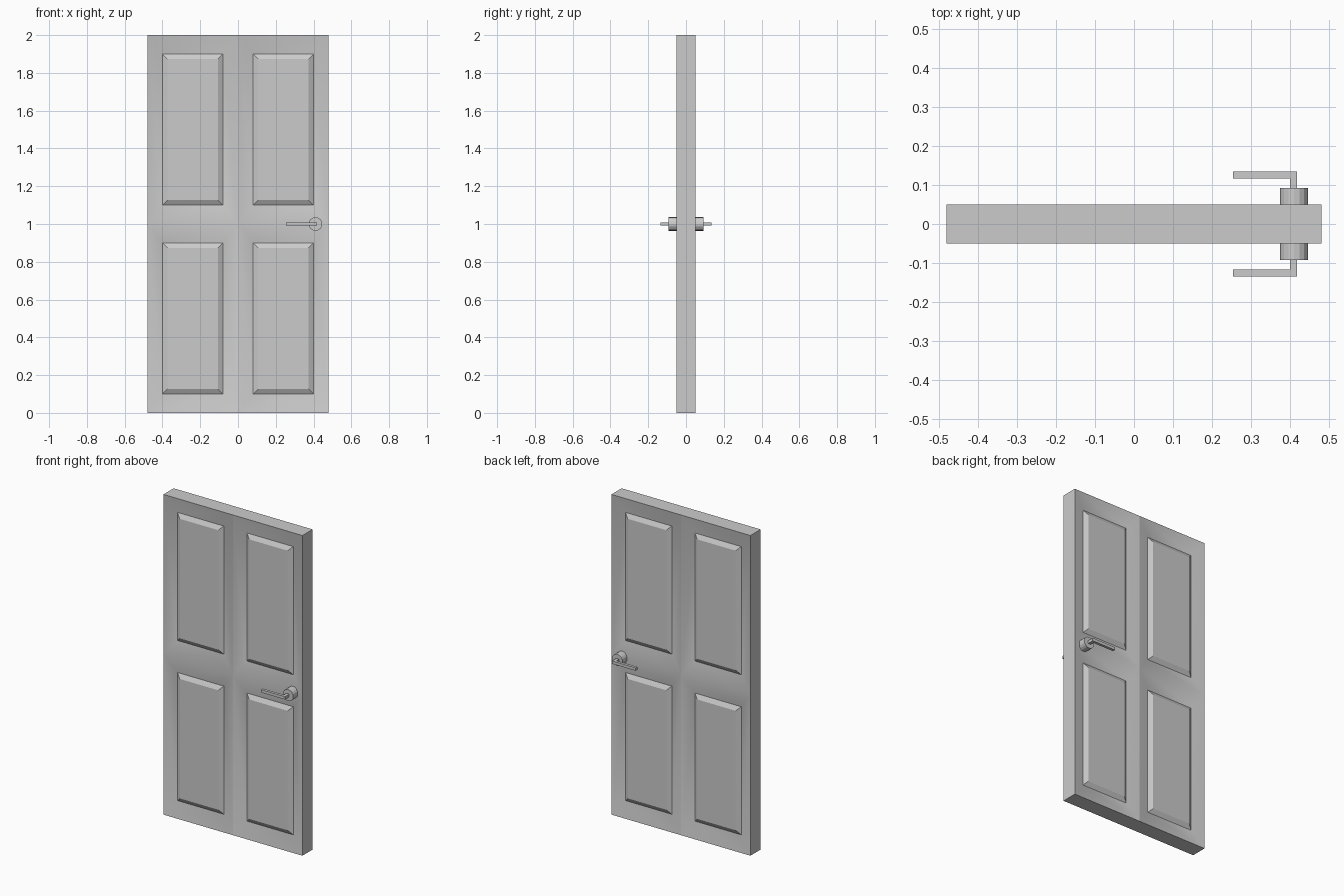
import bpy, bmesh, math
from mathutils import Matrix, Vector

if "Cube" in bpy.data.objects:
    bpy.data.objects.remove(bpy.data.objects["Cube"])


def finish(bm, name, smooth=True):
    bmesh.ops.remove_doubles(bm, verts=bm.verts, dist=1e-5)
    bmesh.ops.recalc_face_normals(bm, faces=bm.faces)
    mesh = bpy.data.meshes.new(name)
    bm.to_mesh(mesh)
    bm.free()
    ob = bpy.data.objects.new(name, mesh)
    bpy.context.collection.objects.link(ob)
    if smooth:
        bpy.ops.object.select_all(action='DESELECT')
        ob.select_set(True)
        bpy.context.view_layer.objects.active = ob
        bpy.ops.object.shade_smooth_by_angle(angle=math.radians(30))
    return ob


W, T, H = 0.48, 0.05, 2.0

# Door slab: four cells per side, each with sloped frame, bevel and raised panel
bm = bmesh.new()
rings = [(0, 0, T), (0.08, 0.10, 0.026), (0.107, 0.127, 0.042)]  # inset x, inset z, y
for side in (-1, 1):
    for x0 in (-W, 0):
        for z0 in (0, H / 2):
            loops = []
            for ix, iz, y in rings:
                xa, xb, za, zb = x0 + ix, x0 + W - ix, z0 + iz, z0 + H / 2 - iz
                loops.append([bm.verts.new((x, side * y, z))
                              for x, z in ((xa, za), (xb, za), (xb, zb), (xa, zb))])
            for a, b in zip(loops, loops[1:]):
                for i in range(4):
                    j = (i + 1) % 4
                    bm.faces.new((a[i], a[j], b[j], b[i]))
            bm.faces.new(loops[-1])

# Edge faces of the slab
rim = [(-W, 0), (0, 0), (W, 0), (W, H / 2), (W, H), (0, H), (-W, H), (-W, H / 2)]
for (xa, za), (xb, zb) in zip(rim, rim[1:] + rim[:1]):
    bm.faces.new([bm.verts.new(p) for p in
                  ((xa, -T, za), (xb, -T, zb), (xb, T, zb), (xa, T, za))])
finish(bm, "door_slab")

# Handles: round rose plus bent lever on both sides
HX, HZ, R = 0.41, 1.0, 0.036
for side, label in ((-1, "front"), (1, "back")):
    bm = bmesh.new()
    y0, y1 = 0.04, 0.092
    bmesh.ops.create_cone(bm, cap_ends=True, segments=16, radius1=R, radius2=R, depth=y1 - y0,
                          matrix=Matrix.Translation((HX, side * (y0 + y1) / 2, HZ))
                          @ Matrix.Rotation(math.pi / 2, 4, 'X'))
    finish(bm, label + "_rose", False)

    bm = bmesh.new()
    outline = [(0.418, 0.085), (0.418, 0.134), (0.254, 0.134),
               (0.254, 0.117), (0.399, 0.117), (0.399, 0.085)]
    face = bm.faces.new([bm.verts.new((x, side * y, HZ - 0.009)) for x, y in outline])
    ext = bmesh.ops.extrude_face_region(bm, geom=[face])
    bmesh.ops.translate(bm, vec=Vector((0, 0, 0.018)),
                        verts=[g for g in ext["geom"] if isinstance(g, bmesh.types.BMVert)])
    finish(bm, label + "_lever", False)
